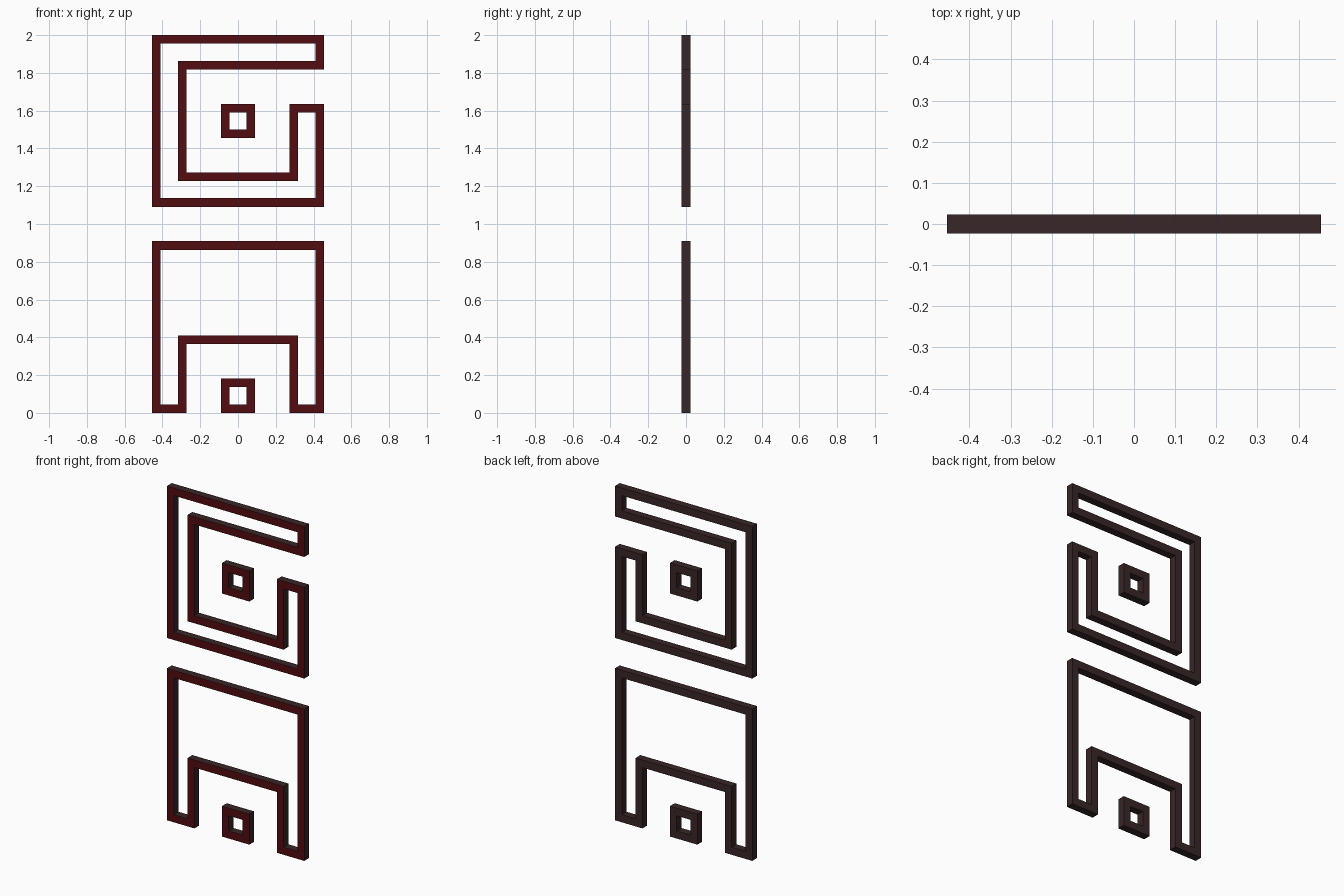
import bpy, bmesh
from mathutils import Vector

if "Cube" in bpy.data.objects:
    bpy.data.objects.remove(bpy.data.objects["Cube"])

U = 2 / 44            # grid unit: bar thickness and depth


def material(name, rgb):
    m = bpy.data.materials.new(name)
    m.diffuse_color = (*rgb, 1)
    m.use_nodes = True
    m.node_tree.nodes["Principled BSDF"].inputs["Base Color"].default_value = m.diffuse_color
    return m


RED = material("dark red front", (0.085, 0.004, 0.005))
BROWN = material("dark brown sides", (0.040, 0.019, 0.020))


def frame(name, outline):
    """Closed bar, one unit thick, running just inside a counter-clockwise outline (x, z)."""
    pts = [Vector(p) for p in outline]
    n = len(pts)
    inner = []
    for i, p in enumerate(pts):
        a = (p - pts[i - 1]).normalized()
        b = (pts[(i + 1) % n] - p).normalized()
        # right-angled corners: the mitre is the sum of both inward normals
        inner.append(p + Vector((-a.y - b.y, a.x + b.x)))
    bm = bmesh.new()
    # four rails: front outer, front inner, back inner, back outer
    rails = [[bm.verts.new((q.x * U, y * U, q.y * U)) for q in loop]
             for loop, y in ((pts, -.5), (inner, -.5), (inner, .5), (pts, .5))]
    for k in range(4):
        r, s = rails[k], rails[(k + 1) % 4]
        for i in range(n):
            j = (i + 1) % n
            f = bm.faces.new((r[i], r[j], s[j], s[i]))
            f.material_index = 0 if k == 0 else 1    # only the front is red
    bmesh.ops.recalc_face_normals(bm, faces=bm.faces[:])
    me = bpy.data.meshes.new(name)
    bm.to_mesh(me)
    bm.free()
    me.materials.append(RED)
    me.materials.append(BROWN)
    bpy.context.collection.objects.link(bpy.data.objects.new(name, me))


# lower arch, mirrored left to right
right_half = [(6, 0), (10, 0), (10, 20)]
left_half = [(-10, 20), (-10, 0), (-6, 0)]
frame("lower_arch", right_half + left_half + [(-6, 0 + 8), (6, 8)])

# upper hooked spiral
frame("upper_hook", [(-10, 24), (10, 24), (10, 36), (6, 36), (6, 28), (-6, 28),
                     (-6, 40), (10, 40), (10, 44), (-10, 44)])

# small square in the middle of each half
for name, z in (("lower_square", 0), ("upper_square", 32)):
    frame(name, [(-2, z), (2, z), (2, z + 4), (-2, z + 4)])
